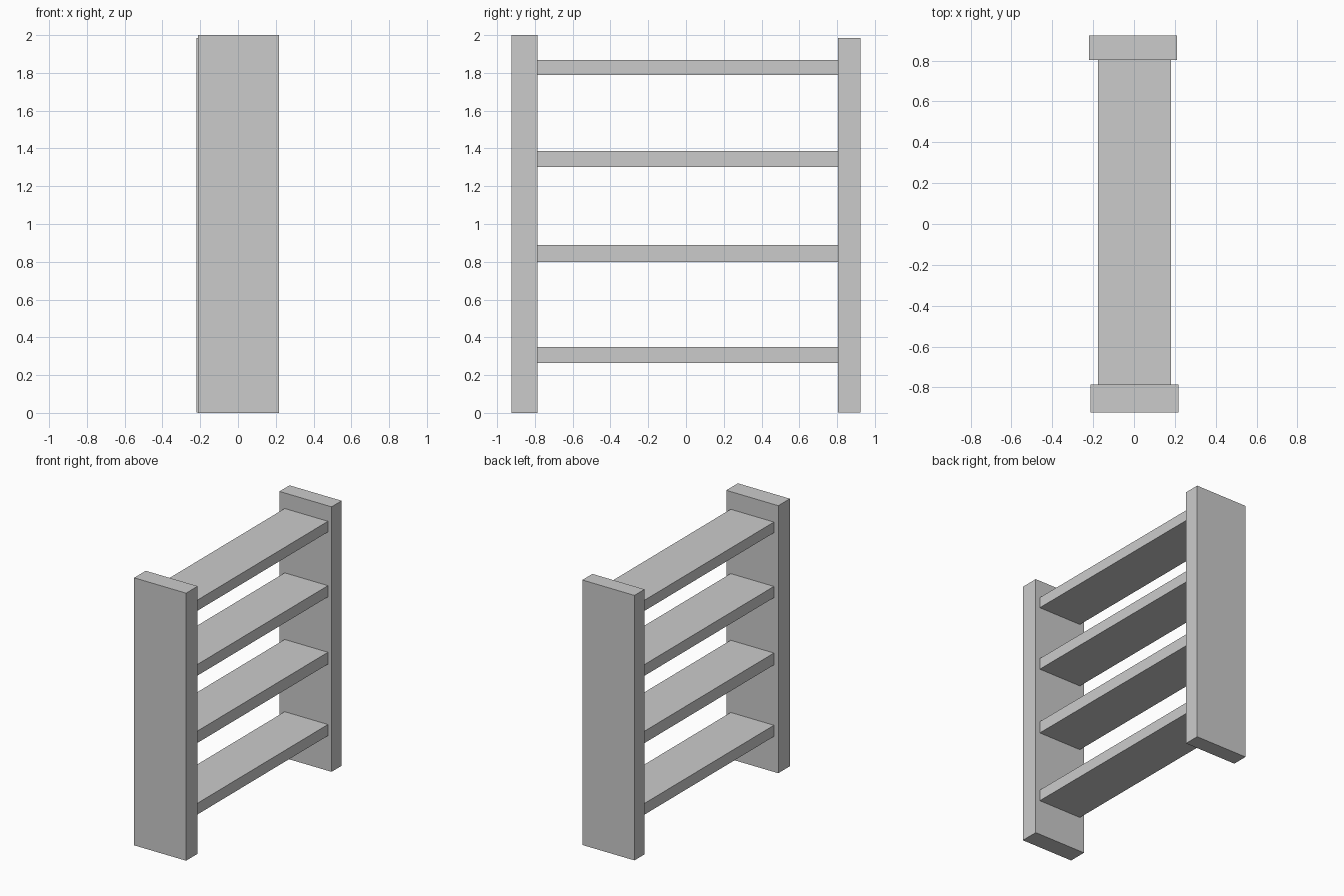
import bpy

if "Cube" in bpy.data.objects:
    bpy.data.objects.remove(bpy.data.objects["Cube"])


def box(name, x, y, z):
    """Box from (min, max) ranges on each axis."""
    bpy.ops.mesh.primitive_cube_add(size=1, location=[(a + b) / 2 for a, b in (x, y, z)])
    ob = bpy.context.object
    ob.name = name
    ob.scale = [b - a for a, b in (x, y, z)]
    bpy.ops.object.transform_apply(location=False, rotation=False, scale=True)
    return ob


# Upright end panels
box("front_panel", (-0.213, 0.217), (-0.923, -0.786), (0, 2.0))
box("back_panel", (-0.22, 0.211), (0.804, 0.923), (0.003, 1.984))

# Shelves spanning between the panels
for i, z in enumerate([(0.265, 0.349), (0.80, 0.889), (1.303, 1.387), (1.788, 1.868)]):
    box(f"shelf_{i + 1}", (-0.177, 0.181), (-0.788, 0.806), z)
